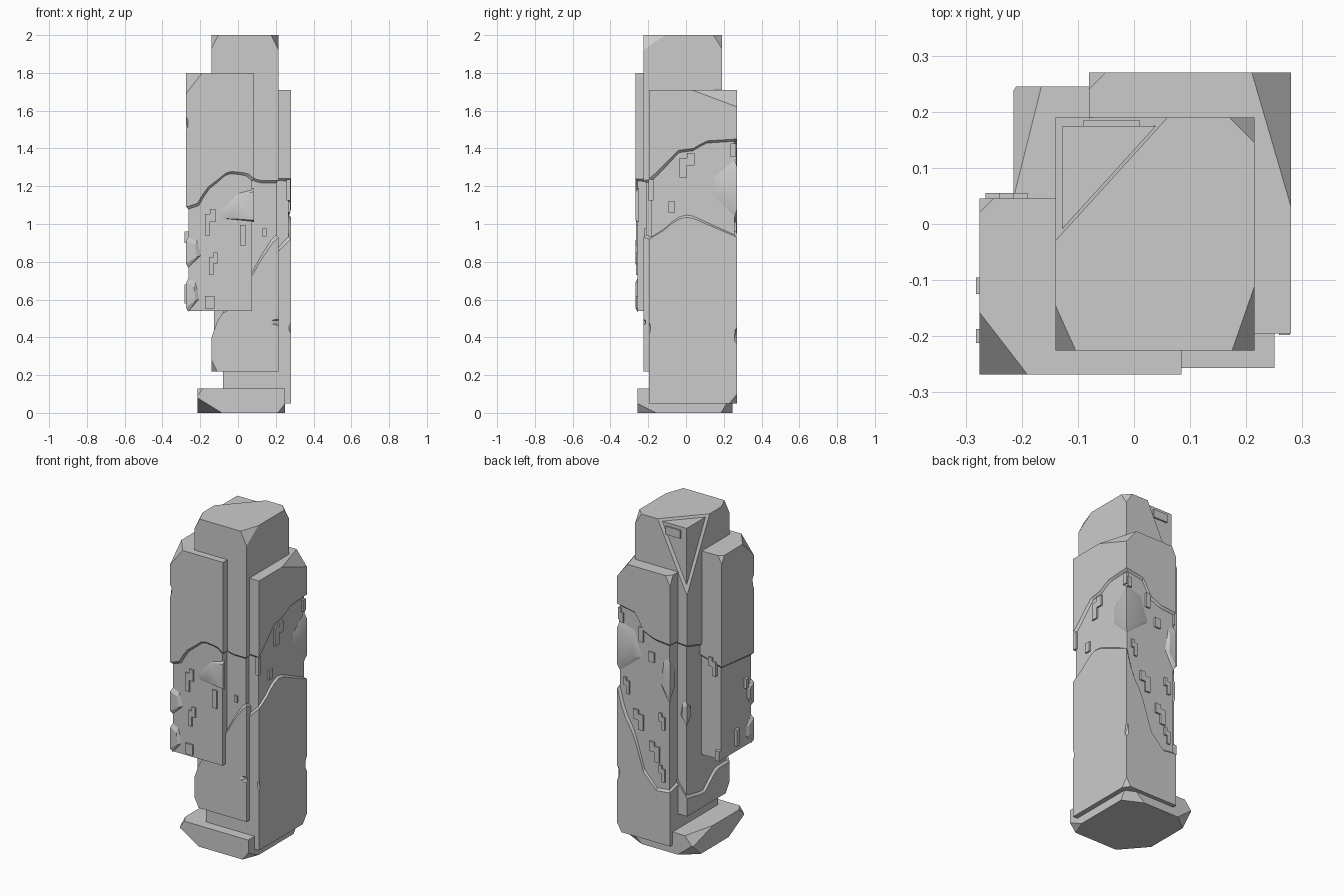
import bpy, bmesh, math
from mathutils import Vector

if "Cube" in bpy.data.objects:
    bpy.data.objects.remove(bpy.data.objects["Cube"], do_unlink=True)

stone = bpy.data.materials.new("grey_stone")
stone.use_nodes = True
GREY = (0.6, 0.6, 0.6, 1)
stone.diffuse_color = GREY
stone.node_tree.nodes["Principled BSDF"].inputs["Base Color"].default_value = GREY


def finish(bm, name, smooth=False):
    bmesh.ops.recalc_face_normals(bm, faces=bm.faces)
    mesh = bpy.data.meshes.new(name)
    bm.to_mesh(mesh)
    bm.free()
    mesh.materials.append(stone)
    ob = bpy.data.objects.new(name, mesh)
    bpy.context.collection.objects.link(ob)
    if smooth:
        bpy.ops.object.select_all(action="DESELECT")
        ob.select_set(True)
        bpy.context.view_layer.objects.active = ob
        bpy.ops.object.shade_smooth_by_angle(angle=math.radians(20))
    return ob


def lookup(table, u):
    for (a, za), (b, zb) in zip(table, table[1:]):
        if a <= u <= b:
            return za + (zb - za) * (u - a) / (b - a)


def outline(lo, hi, inset, steps):
    """Points round a rectangle: front, right, back, left."""
    x0, y0, x1, y1 = lo[0] + inset, lo[1] + inset, hi[0] - inset, hi[1] - inset
    c = [Vector(p) for p in ((x0, y0), (x1, y0), (x1, y1), (x0, y1))]
    return [c[s].lerp(c[(s + 1) % 4], i / steps) for s in range(4) for i in range(steps)]


def block(name, lo, hi, upper=None, lower=None, chips=(), depth=0.012):
    """Slab with a worn, sunken band between two wavy break lines, and chipped corners."""
    steps = 12 if upper else 1
    outer, inner = outline(lo, hi, 0, steps), outline(lo, hi, depth, steps)
    us = [i / steps for i in range(4 * steps)]
    rings = [[(*p, hi[2]) for p in outer]]
    if upper:
        rings.append([(*p, lookup(upper, u)) for p, u in zip(outer, us)])
        rings.append([(*p, lookup(upper, u) - 0.012) for p, u in zip(inner, us)])
    if lower:
        rings.append([(*p, lookup(lower, u) + 0.012) for p, u in zip(inner, us)])
        rings.append([(*p, lookup(lower, u)) for p, u in zip(outer, us)])
    rings.append([(*p, lo[2]) for p in (inner if upper and not lower else outer)])
    bm = bmesh.new()
    loops = [[bm.verts.new(p) for p in ring] for ring in rings]
    for a, b in zip(loops, loops[1:]):
        for i in range(len(a)):
            j = (i + 1) % len(a)
            bm.faces.new((a[i], a[j], b[j], b[i]))
    bm.faces.new(loops[0])
    bm.faces.new(loops[-1])
    centre = (Vector(lo) + Vector(hi)) / 2
    for sx, sy, sz, dx, dy, dz in chips:
        # each chip removes a corner, measured along its three edges
        corner = Vector([(l, h)[s > 0] for l, h, s in zip(lo, hi, (sx, sy, sz))])
        p = [corner - Vector(v) for v in ((sx * dx, 0, 0), (0, sy * dy, 0), (0, 0, sz * dz))]
        n = (p[1] - p[0]).cross(p[2] - p[0]).normalized()
        if n.dot(centre - p[0]) > 0:
            n = -n
        bmesh.ops.bisect_plane(bm, geom=bm.verts[:] + bm.edges[:] + bm.faces[:], dist=1e-5,
                               plane_co=p[0], plane_no=n, clear_outer=True)
        bmesh.ops.holes_fill(bm, edges=[e for e in bm.edges if e.is_boundary], sides=0)
    return finish(bm, name, True)


def notch(target, pos, size):
    """Knock a small faceted bite out of an edge."""
    bm = bmesh.new()
    bmesh.ops.create_icosphere(bm, subdivisions=1, radius=1)
    bmesh.ops.scale(bm, vec=size, verts=bm.verts)
    bmesh.ops.translate(bm, vec=pos, verts=bm.verts)
    cutter = finish(bm, "notch_cutter")
    cutter.hide_render = True
    mod = target.modifiers.new("notch", "BOOLEAN")
    mod.operation, mod.object, mod.solver = "DIFFERENCE", cutter, "EXACT"
    bpy.context.view_layer.objects.active = target
    bpy.ops.object.modifier_apply(modifier=mod.name)
    bpy.data.objects.remove(cutter, do_unlink=True)


def hull(name, pts):
    bm = bmesh.new()
    for p in pts:
        bm.verts.new(p)
    bmesh.ops.convex_hull(bm, input=bm.verts[:])
    return finish(bm, name, True)


def edge_patch(name, x, y, ax, ay, z0, z1):
    """Leftover crust wrapped round a vertical edge, reaching ax and ay along its faces."""
    h, t = z1 - z0, 0.011
    ix, iy = math.copysign(t, ax), math.copysign(t, ay)
    hull(name, [(x, y, z0 + h * 0.12), (x, y, z1 - h * 0.12),
                (x + ax * 0.7, y, z0 + h * 0.35), (x + ax * 0.6, y, z1 - h * 0.25),
                (x, y + ay * 0.7, z0 + h * 0.35), (x, y + ay * 0.7, z1 - h * 0.3),
                (x + ax, y + iy, z0 + h * 0.4), (x + ax * 0.7, y + iy, z1 - h * 0.1),
                (x + ix, y + ay, z0 + h * 0.35), (x + ix, y + ay, z1 - h * 0.3),
                (x + ix, y + iy, z0), (x + ix, y + iy, z1)])


def bricks(name, axis, level, spots):
    """Small brick ends standing out of a wall; tall wide ones become a stepped pair."""
    bm = bmesh.new()
    for a, z, w, h in spots:
        parts = [(a, z, w, h)]
        if w > 0.035 and h > 0.07:
            parts = [(a - w / 4, z - h * 0.1, w / 2, h * 0.8), (a + w / 4, z + h * 0.25, w / 2, h / 2)]
        for pa, pz, pw, ph in parts:
            centre = (level, pa, pz) if axis == "x" else (pa, level, pz)
            scale = (0.02, pw, ph) if axis == "x" else (pw, 0.02, ph)
            new = bmesh.ops.create_cube(bm, size=1)["verts"]
            bmesh.ops.scale(bm, vec=scale, verts=new)
            bmesh.ops.translate(bm, vec=centre, verts=new)
    finish(bm, name)


# Main slabs
block("base_slab", (-0.215, -0.257, 0), (0.25, 0.245, 0.13), chips=[
    (-1, -1, -1, 0.13, 0.15, 0.08), (1, -1, -1, 0.04, 0.1, 0.05), (1, 1, -1, 0.12, 0.06, 0.1),
    (-1, 1, -1, 0.1, 0.08, 0.08), (-1, 1, 1, 0.05, 0.2, 0.06), (-1, -1, 1, 0.03, 0.05, 0.04)])

core = block("core_pillar", (-0.14, -0.225, 0.22), (0.215, 0.19, 2.0),
             upper=[(0, 1.2), (0.5, 1.27), (0.7, 1.23), (1, 1.23), (2, 1.3), (3, 1.27), (3.4, 1.22), (4, 1.2)],
             lower=[(0, 0.4), (0.12, 0.52), (0.3, 0.55), (0.45, 0.65), (0.62, 0.73), (0.7, 0.79), (0.95, 0.92),
                    (1, 0.93), (2, 0.8), (3, 0.33), (3.4, 0.3), (3.7, 0.4), (4, 0.4)],
             chips=[(1, -1, 1, 0.04, 0.115, 0.08), (-1, -1, 1, 0.036, 0.08, 0.07), (1, 1, 1, 0.045, 0.045, 0.07),
                    (-1, 1, 1, 0.2, 0.22, 0.42), (-1, -1, -1, 0.03, 0.04, 0.06)])
block("exposed_core_corner", (-0.127, -0.02, 1.4), (0.05, 0.175, 1.985))

front = block("front_slab", (-0.275, -0.268, 0.54), (0.085, 0.045, 1.8),
              upper=[(0, 1.09), (0.17, 1.11), (0.3, 1.19), (0.45, 1.23), (0.62, 1.28), (0.9, 1.27), (1, 1.24),
                     (2, 1.22), (3, 1.12), (4, 1.09)],
              chips=[(-1, -1, 1, 0.085, 0.11, 0.11), (-1, 1, 1, 0.025, 0.025, 0.05)])

back = block("back_slab", (-0.08, -0.195, 0.05), (0.28, 0.27, 1.71),
             upper=[(0, 1.25), (1, 1.24), (1.1, 1.28), (1.33, 1.39), (1.5, 1.4), (1.65, 1.44), (2, 1.45),
                    (2.33, 1.43), (2.5, 1.33), (2.7, 1.3), (3, 1.29), (4, 1.25)],
             lower=[(0, 0.5), (0.85, 0.87), (1, 0.92), (1.15, 0.96), (1.3, 1.02), (1.45, 1.04), (1.7, 0.99),
                    (2, 0.93), (2.12, 0.78), (2.3, 0.68), (2.5, 0.46), (2.75, 0.37), (3, 0.38), (4, 0.5)],
             chips=[(1, 1, 1, 0.07, 0.24, 0.09), (-1, 1, 1, 0.03, 0.03, 0.06), (1, 1, -1, 0.03, 0.04, 0.05)])

# Bites along the edges
notch(back, (0.285, 0.277, 0.41), (0.025, 0.025, 0.06))
notch(back, (0.285, -0.2, 0.45), (0.02, 0.015, 0.04))
notch(core, (0.213, -0.23, 0.48), (0.05, 0.02, 0.02))
notch(front, (-0.28, -0.272, 1.53), (0.02, 0.02, 0.05))

# Crust left on the worn band
hull("front_crust", [(-0.1, -0.257, 1.06), (-0.08, -0.257, 1.03), (0, -0.257, 1.16), (0.084, -0.25, 1.19),
                     (0.084, -0.268, 1.17), (0.084, -0.268, 1.02), (0.084, -0.25, 1.01), (0, -0.268, 1.12),
                     (-0.05, -0.264, 1.04)])
edge_patch("front_crust_upper", -0.275, -0.268, 0.08, 0.05, 0.77, 0.93)
edge_patch("front_crust_lower", -0.275, -0.268, 0.07, 0.06, 0.535, 0.71)
edge_patch("back_crust_large", 0.28, 0.27, -0.16, -0.12, 1.04, 1.34)
edge_patch("back_crust_small", -0.08, 0.27, 0.07, -0.06, 0.92, 1.2)
edge_patch("core_crust", -0.14, 0.19, 0.05, -0.05, 0.77, 0.92)

# Bricks showing through the worn band: position along wall, height, width, tallness
bricks("front_bricks", "y", -0.256, [(-0.147, 1.01, 0.055, 0.14), (0.025, 0.94, 0.03, 0.11),
                                     (-0.13, 0.79, 0.045, 0.12), (-0.15, 0.585, 0.05, 0.065)])
bricks("core_front_brick", "y", -0.213, [(0.14, 0.955, 0.02, 0.04)])
bricks("front_slab_side_bricks", "x", -0.272, [(-0.11, 0.63, 0.03, 0.1), (-0.2, 0.93, 0.025, 0.06)])
bricks("front_slab_back_bricks", "y", 0.045, [(-0.215, 1.11, 0.05, 0.11), (-0.25, 0.57, 0.03, 0.06)])
bricks("right_bricks", "x", 0.268, [(0.005, 1.31, 0.08, 0.13), (-0.075, 1.09, 0.035, 0.06),
                                    (-0.185, 1.18, 0.025, 0.11), (0.25, 1.39, 0.03, 0.07)])
bricks("back_bricks", "y", 0.258, [(0.12, 1.3, 0.03, 0.09), (0.05, 1.18, 0.04, 0.06), (0.22, 0.96, 0.04, 0.1),
                                   (0.14, 0.77, 0.07, 0.12), (0.03, 0.6, 0.07, 0.12), (-0.02, 0.8, 0.04, 0.1),
                                   (-0.02, 0.48, 0.04, 0.1), (0.255, 1.37, 0.03, 0.06)])
bricks("top_brick", "y", 0.175, [(-0.04, 1.94, 0.1, 0.05)])
